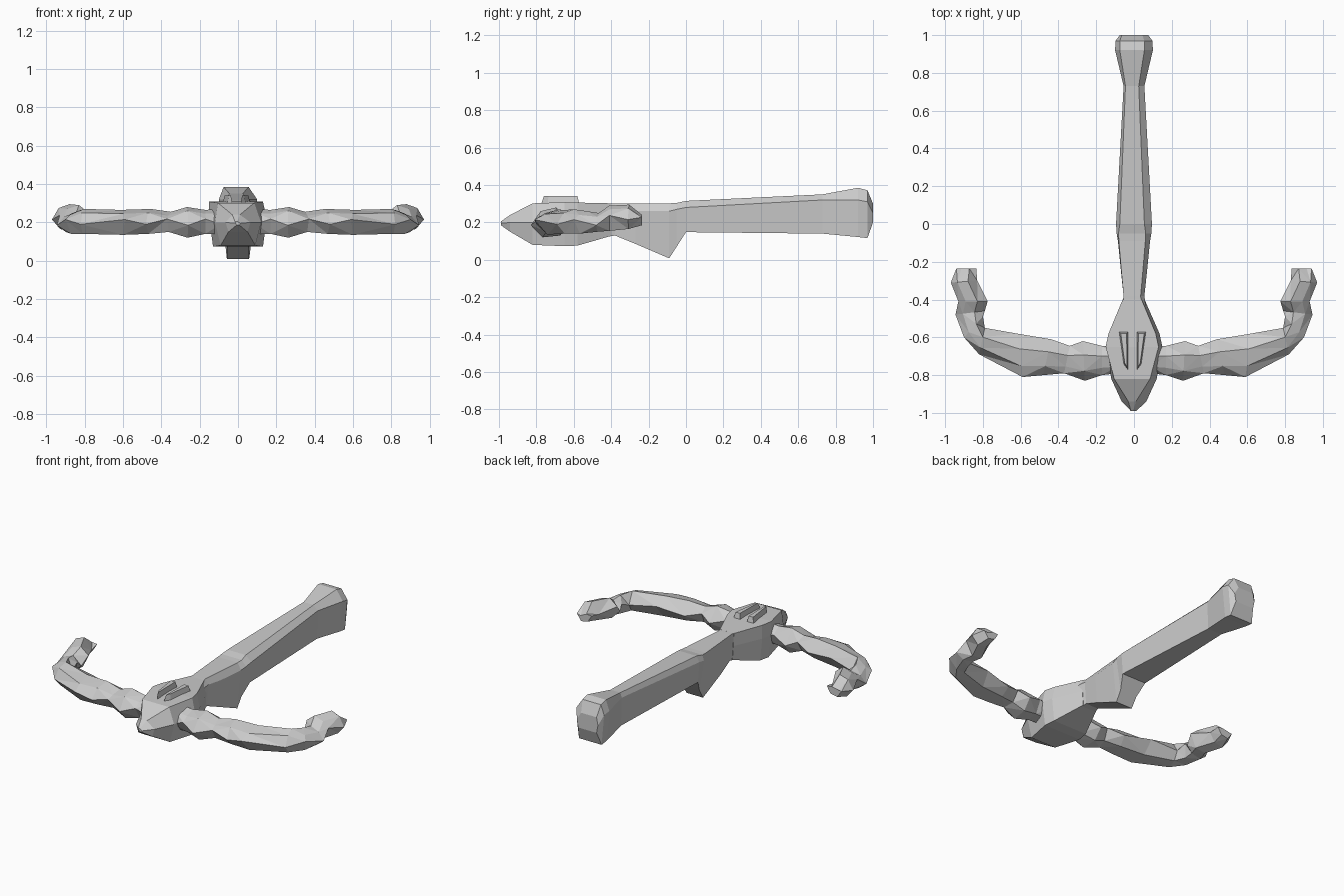
import bpy, bmesh
from mathutils import Vector


def loft(name, rings, facet=False):
    """Skin a list of equal-length rings and cap both ends."""
    bm = bmesh.new()
    vs = [[bm.verts.new(p) for p in r] for r in rings]
    n = len(rings[0])
    for a, b in zip(vs, vs[1:]):
        for i in range(n):
            j = (i + 1) % n
            bm.faces.new((a[i], a[j], b[j], b[i]))
    bm.faces.new(vs[0][::-1])
    bm.faces.new(vs[-1])
    if facet:
        bmesh.ops.triangulate(bm, faces=bm.faces[:])
    bmesh.ops.recalc_face_normals(bm, faces=bm.faces[:])
    me = bpy.data.meshes.new(name)
    bm.to_mesh(me)
    bm.free()
    ob = bpy.data.objects.new(name, me)
    bpy.context.collection.objects.link(ob)
    return ob


def body_ring(y, bottom, side, top, z0, zs, z1, tilt=0):
    """Six-sided section; tilt slides the top face towards the back."""
    return [(-bottom, y - tilt, z0), (bottom, y - tilt, z0), (side, y, zs),
            (top - 0.01, y, z1), (-top - 0.01, y, z1), (-side, y, zs)]


# Stock: narrow neck, pointed grip lump underneath, flared butt
stock = [(-0.50, .060, .070, .055, .110, .27, .300),
         (-0.38, .045, .055, .045, .130, .27, .302),
         (-0.27, .055, .067, .055, .085, .26, .302),
         (-0.09, .058, .085, .070, .008, .26, .302),
         (-0.05, .060, .092, .072, .070, .27, .304),
         (0.00, .085, .095, .065, .148, .28, .315),
         (0.73, .050, .055, .035, .140, .32, .350),
         (0.92, .080, .100, .065, .122, .32, .385),
         (0.97, .080, .098, .065, .116, .31, .372),
         (1.00, .065, .075, .055, .200, .25, .300)]
loft("stock", [body_ring(*s) for s in stock])

# Head: angular block tapering to a nose
head = [(-0.99, .008, .012, .006, .185, .195, .205),
        (-0.94, .050, .065, .020, .150, .200, .240),
        (-0.82, .090, .120, .095, .080, .200, .302),
        (-0.65, .130, .150, .140, .073, .220, .308),
        (-0.58, .120, .135, .125, .076, .220, .306),
        (-0.40, .050, .056, .050, .128, .220, .302)]
loft("head", [body_ring(*s) for s in head])

# Curved arms: (outer x, outer y, inner x, inner y, z low, z high)
arm = [(.09, -.79, .09, -.65, .14, .27),
       (.17, -.80, .17, -.645, .14, .265),
       (.26, -.83, .27, -.62, .12, .28),
       (.37, -.79, .34, -.645, .15, .255),
       (.48, -.80, .44, -.61, .14, .27),
       (.59, -.81, .62, -.58, .135, .265),
       (.82, -.69, .79, -.55, .14, .27),
       (.90, -.60, .80, -.49, .14, .26),
       (.945, -.48, .79, -.46, .15, .25),
       (.93, -.41, .775, -.41, .155, .29),
       (.97, -.31, .83, -.30, .165, .295),
       (.94, -.235, .835, -.235, .185, .24)]


def arm_ring(k, sx):
    ox, oy, ix, iy, z0, z1 = arm[k]
    mid = (z0 + z1) / 2 + (.015 if k % 2 else -.015)
    ring = []
    for t, z in ((0, mid), (.25, z1 - .02), (.65, z1), (1, mid + .01),
                 (.75, z0 + .01), (.3, z0)):
        p = Vector((ox, oy, z)).lerp(Vector((ix, iy, z)), t)
        ring.append((p.x * sx, p.y, p.z))
    return ring


for side, sx in (("right", 1), ("left", -1)):
    loft(side + "_arm", [arm_ring(k, sx) for k in range(len(arm))], True)

# Two tapered sight ridges on top of the head
for side, sx in (("right", 1), ("left", -1)):
    base = [(.023, -.57), (.073, -.57), (.048, -.74), (.022, -.775)]
    crown = [(.031, -.58), (.062, -.58), (.041, -.735), (.029, -.76)]
    loft(side + "_ridge", [[(x * sx - .008, y, z) for x, y in pts]
                           for pts, z in ((base, .295), (crown, .34))])
